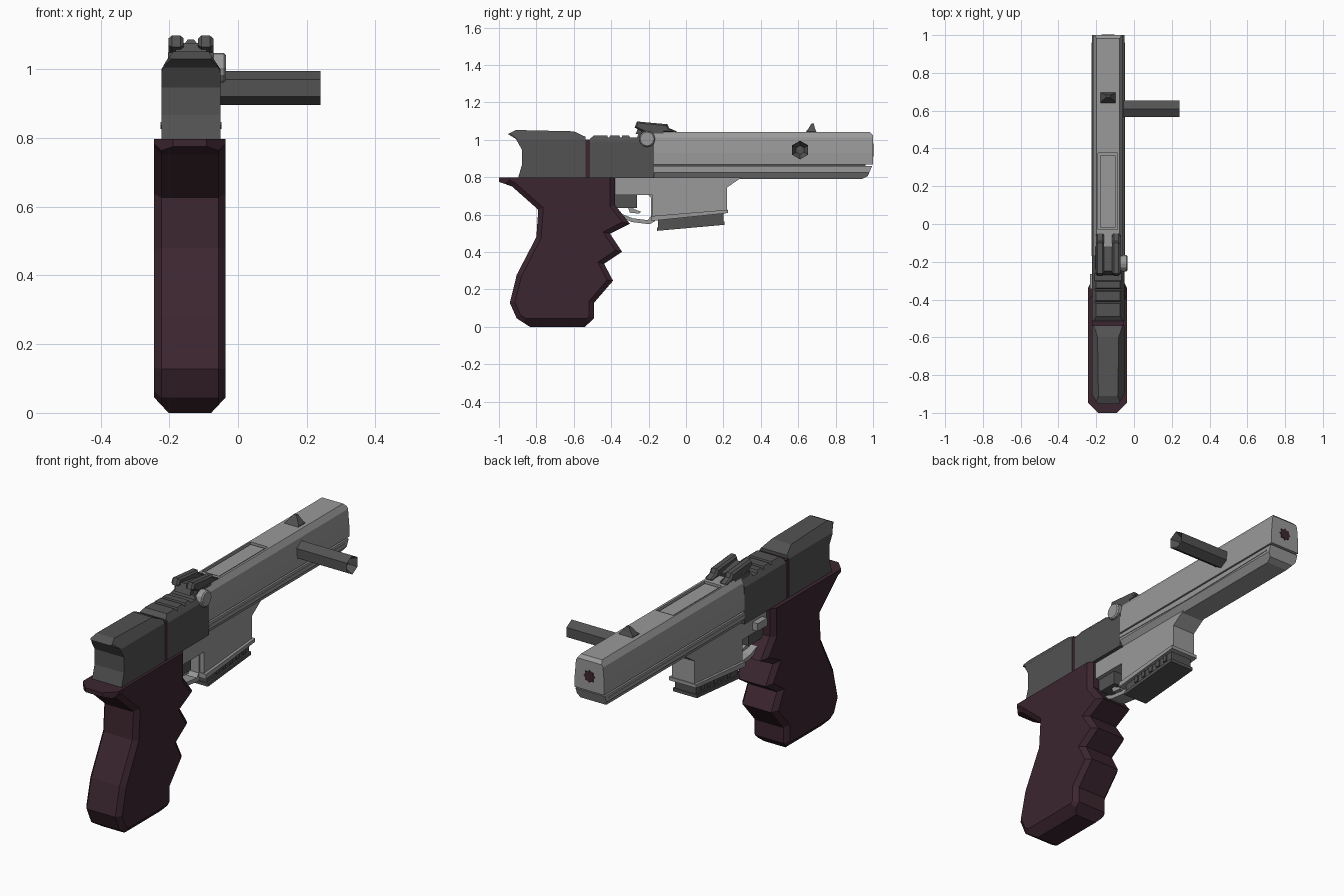
import bpy, bmesh, math
from mathutils import Vector

if "Cube" in bpy.data.objects:
    bpy.data.objects.remove(bpy.data.objects["Cube"], do_unlink=True)

CX = -0.137  # centre line of the body


def material(name, col):
    m = bpy.data.materials.new(name)
    m.use_nodes = True
    m.diffuse_color = (*col, 1)
    b = m.node_tree.nodes["Principled BSDF"]
    b.inputs["Base Color"].default_value = (*col, 1)
    b.inputs["Roughness"].default_value = 0.6
    return m


LIGHT = material("light grey", (0.32, 0.32, 0.32))
DARK = material("dark grey", (0.085, 0.085, 0.085))
MAROON = material("dark maroon", (0.045, 0.019, 0.029))


def finish(name, bm, mat):
    bmesh.ops.recalc_face_normals(bm, faces=bm.faces)
    me = bpy.data.meshes.new(name)
    bm.to_mesh(me)
    bm.free()
    me.materials.append(mat)
    ob = bpy.data.objects.new(name, me)
    bpy.context.collection.objects.link(ob)
    return ob


def inset(pts, d):
    """Mitred inward offset of a closed outline."""
    area = sum(a[0] * b[1] - b[0] * a[1] for a, b in zip(pts, pts[1:] + pts[:1]))
    s = 1 if area > 0 else -1
    out = []
    for i, p in enumerate(pts):
        p, a, b = Vector(p), Vector(pts[i - 1]), Vector(pts[(i + 1) % len(pts)])
        e, f = (p - a).normalized(), (b - p).normalized()
        n, m = Vector((-e.y, e.x)) * s, Vector((-f.y, f.x)) * s
        out.append(tuple(p + (n + m) * d / max(1 + n.dot(m), 0.4)))
    return out


def prism(name, pts, half, mat, cx=CX, chamfer=None, top=None, clips=()):
    """Extrude a (y, z) outline across x; chamfer = (x size, outline size).
    clips: (x offset, y, z, normal) planes, cut on both sides."""
    rings = [(-half, pts), (half, pts)]
    if chamfer:
        small = inset(pts, chamfer[1])
        if top is not None:  # keep the upper edge square
            small = [(q[0], top) if p[1] >= top - 0.002 else q for p, q in zip(pts, small)]
        h = half - chamfer[0]
        rings = [(-half, small), (-h, pts), (h, pts), (half, small)]
    bm = bmesh.new()
    loops = [[bm.verts.new((cx + x, y, z)) for y, z in ps] for x, ps in rings]
    n = len(pts)
    for a, b in zip(loops, loops[1:]):
        for i in range(n):
            j = (i + 1) % n
            bm.faces.new((a[i], a[j], b[j], b[i]))
    bm.faces.new(loops[0])
    bm.faces.new(loops[-1])
    for x, y, z, no in clips:
        for s in (-1, 1):
            bmesh.ops.bisect_plane(bm, geom=bm.verts[:] + bm.edges[:] + bm.faces[:],
                                   plane_co=(cx + s * x, y, z),
                                   plane_no=(s * no[0], no[1], no[2]), clear_outer=True)
            bmesh.ops.holes_fill(bm, edges=[e for e in bm.edges if e.is_boundary])
    return finish(name, bm, mat)


def box(name, y0, y1, z0, z1, half, mat, cx=CX, **kw):
    return prism(name, [(y0, z0), (y1, z0), (y1, z1), (y0, z1)], half, mat, cx, **kw)


def ngon(y, z, r, n, turn=0.0):
    return [(y + r * math.cos(turn + math.tau * i / n), z + r * math.sin(turn + math.tau * i / n))
            for i in range(n)]


# Grip with finger notches, narrowed at the tang and the butt
grip = [(-1.0, 0.797), (-1.0, 0.775), (-0.93, 0.75), (-0.79, 0.626), (-0.80, 0.48),
        (-0.905, 0.278), (-0.942, 0.128), (-0.905, 0.045), (-0.835, 0.0), (-0.54, 0.0),
        (-0.492, 0.045), (-0.492, 0.128), (-0.39, 0.246), (-0.438, 0.337), (-0.342, 0.401),
        (-0.406, 0.497), (-0.30, 0.551), (-0.38, 0.652), (-0.38, 0.797)]
prism("grip", grip, 0.104, MAROON, cx=-0.14, chamfer=(0.021, 0.026), top=0.797,
      clips=[(0.104, -0.945, 0, (0.055, -0.055, 0)), (0.104, 0, 0.045, (0.045, 0, -0.042))])

# Rear receiver with scooped back
rear = [(-0.898, 0.795), (-0.877, 0.866), (-0.877, 0.947), (-0.91, 1.005), (-0.952, 1.03),
        (-0.91, 1.052), (-0.6, 1.045), (-0.538, 1.016), (-0.538, 0.795)]
prism("rear_receiver", rear, 0.086, DARK,
      clips=[(0.086, 0, 1.0, (0.03, 0, 0.02)), (0.07, 0, 1.036, (0.02, 0, 0.024)),
             (0.086, -0.90, 0, (0.05, -0.028, 0))])
box("receiver_spacer", -0.54, -0.512, 0.795, 1.0, 0.085, MAROON)

# Front receiver with grooves across the top
front = [(-0.514, 0.795), (-0.17, 0.795), (-0.17, 1.03), (-0.255, 1.03), (-0.262, 1.012),
         (-0.30, 1.012), (-0.305, 1.024), (-0.34, 1.024), (-0.345, 1.012), (-0.352, 1.012),
         (-0.357, 1.024), (-0.405, 1.024), (-0.41, 1.012), (-0.417, 1.012), (-0.422, 1.024),
         (-0.49, 1.024), (-0.514, 1.005)]
prism("front_receiver", front, 0.086, DARK, clips=[(0.086, 0, 0.99, (0.034, 0, 0.022))])

# Slide, with a sunken panel cut in its top
slide = box("slide", -0.17, 1.0, 0.868, 1.042, 0.086, LIGHT,
            clips=[(0.086, 0, 0.93, (0.07, 0, 0.006)), (0.079, 0, 1.012, (0.03, 0, 0.018)),
                   (0, 1.0, 1.025, (0, 0.03, 0.03))])
cutter = box("panel_cutter", -0.03, 0.375, 1.026, 1.1, 0.051, LIGHT, cx=-0.139)
mod = slide.modifiers.new("panel", 'BOOLEAN')
mod.operation, mod.object, mod.solver = 'DIFFERENCE', cutter, 'EXACT'
bpy.context.view_layer.objects.active = slide
bpy.ops.object.modifier_apply(modifier="panel")
bpy.data.objects.remove(cutter, do_unlink=True)
box("slide_panel", -0.018, 0.363, 1.02, 1.036, 0.041, LIGHT, cx=-0.139)

# Lower rail, leaving a thin groove below the slide
box("groove_core", -0.17, 0.96, 0.85, 0.88, 0.074, DARK)
rail = [(-0.17, 0.79), (0.94, 0.79), (0.972, 0.805), (0.995, 0.86), (-0.17, 0.86)]
prism("lower_rail", rail, 0.086, LIGHT, clips=[(0.086, 0, 0.825, (0.035, 0, -0.026))])
for s in (-1, 1):
    prism("rail_rib", [(-0.17, 0.838), (0.35, 0.826), (0.96, 0.838), (0.96, 0.846), (-0.17, 0.846)],
          0.002, LIGHT, cx=CX + s * 0.087)

# Muzzle bore: notched plate on the front face
bore = [(CX + r * math.cos(math.tau * i / 16), 0.945 + r * math.sin(math.tau * i / 16))
        for i, r in enumerate([0.034, 0.026] * 8)]
bm = bmesh.new()
f = bm.faces.new([bm.verts.new((x, 0.998, z)) for x, z in bore])
ext = bmesh.ops.extrude_face_region(bm, geom=[f])
bmesh.ops.translate(bm, vec=(0, 0.005, 0),
                    verts=[v for v in ext["geom"] if isinstance(v, bmesh.types.BMVert)])
finish("muzzle_bore", bm, MAROON)

# Hexagonal side handle with a socket in its end
handle = prism("side_handle", ngon(0.61, 0.945, 0.05, 6, math.pi / 6), 0.16, DARK, cx=0.08)
bm = bmesh.new()
bm.from_mesh(handle.data)
bm.faces.ensure_lookup_table()
end = max(bm.faces, key=lambda f: f.calc_center_median().x)
bmesh.ops.inset_region(bm, faces=[end], thickness=0.026)
bmesh.ops.translate(bm, verts=end.verts[:], vec=(-0.04, 0, 0))
bm.to_mesh(handle.data)
bm.free()

# Sights
prism("front_sight", [(0.635, 1.035), (0.70, 1.035), (0.69, 1.06), (0.683, 1.086), (0.67, 1.086),
                      (0.655, 1.06)], 0.04, DARK, clips=[(0.04, 0, 1.045, (0.04, 0, 0.03))])
blade = [(-0.275, 1.065), (-0.262, 1.098), (-0.20, 1.092), (-0.10, 1.083), (-0.09, 1.062),
         (-0.05, 1.045), (-0.05, 1.038), (-0.22, 1.038)]
for s in (-1, 1):
    prism("rear_sight_rail", blade, 0.022, DARK, cx=CX + s * 0.043, chamfer=(0.01, 0.008))
prism("rear_sight_bridge", [(-0.27, 1.03), (-0.13, 1.03), (-0.13, 1.055), (-0.25, 1.076)],
      0.045, DARK)
box("rear_sight_base", -0.24, -0.12, 1.02, 1.048, 0.066, DARK)
prism("receiver_pin", ngon(-0.208, 1.004, 0.043, 12), 0.022, LIGHT, cx=-0.057,
      chamfer=(0.006, 0.006))

# Trigger group
box("trigger_housing", -0.385, -0.165, 0.705, 0.80, 0.066, LIGHT)
box("trigger_block", -0.38, -0.262, 0.635, 0.71, 0.045, DARK)
guard = [(-0.165, 0.71), (-0.165, 0.565), (-0.195, 0.548), (-0.29, 0.56), (-0.36, 0.59),
         (-0.36, 0.61), (-0.285, 0.58), (-0.205, 0.57), (-0.188, 0.59), (-0.188, 0.69),
         (-0.205, 0.71)]
prism("trigger_guard", guard, 0.04, LIGHT)
trigger = [(-0.315, 0.65), (-0.285, 0.65), (-0.28, 0.63), (-0.24, 0.615), (-0.25, 0.605),
           (-0.30, 0.61)]
prism("trigger", trigger, 0.022, LIGHT)
box("release_lever", -0.345, -0.265, 0.725, 0.765, 0.02, LIGHT, cx=-0.213)

# Magazine well, flange and floor plate
well = [(-0.18, 0.80), (-0.18, 0.58), (0.22, 0.62), (0.22, 0.745), (0.30, 0.80)]
prism("magazine_well", well, 0.066, LIGHT)
prism("well_flange", [(-0.185, 0.566), (0.225, 0.608), (0.225, 0.626), (-0.185, 0.592)],
      0.08, LIGHT)
prism("floor_plate", [(-0.15, 0.515), (0.20, 0.545), (0.20, 0.61), (-0.15, 0.575)], 0.062, DARK)
prism("floor_plate_lip", [(-0.155, 0.53), (0.205, 0.562), (0.205, 0.545), (-0.155, 0.513)],
      0.07, DARK)
for i in range(5):
    y = -0.08 + i * 0.055
    z = 0.548 + 0.09 * (y + 0.15)
    box("floor_plate_rib", y, y + 0.025, z - 0.005, z + 0.03, 0.068, DARK)
